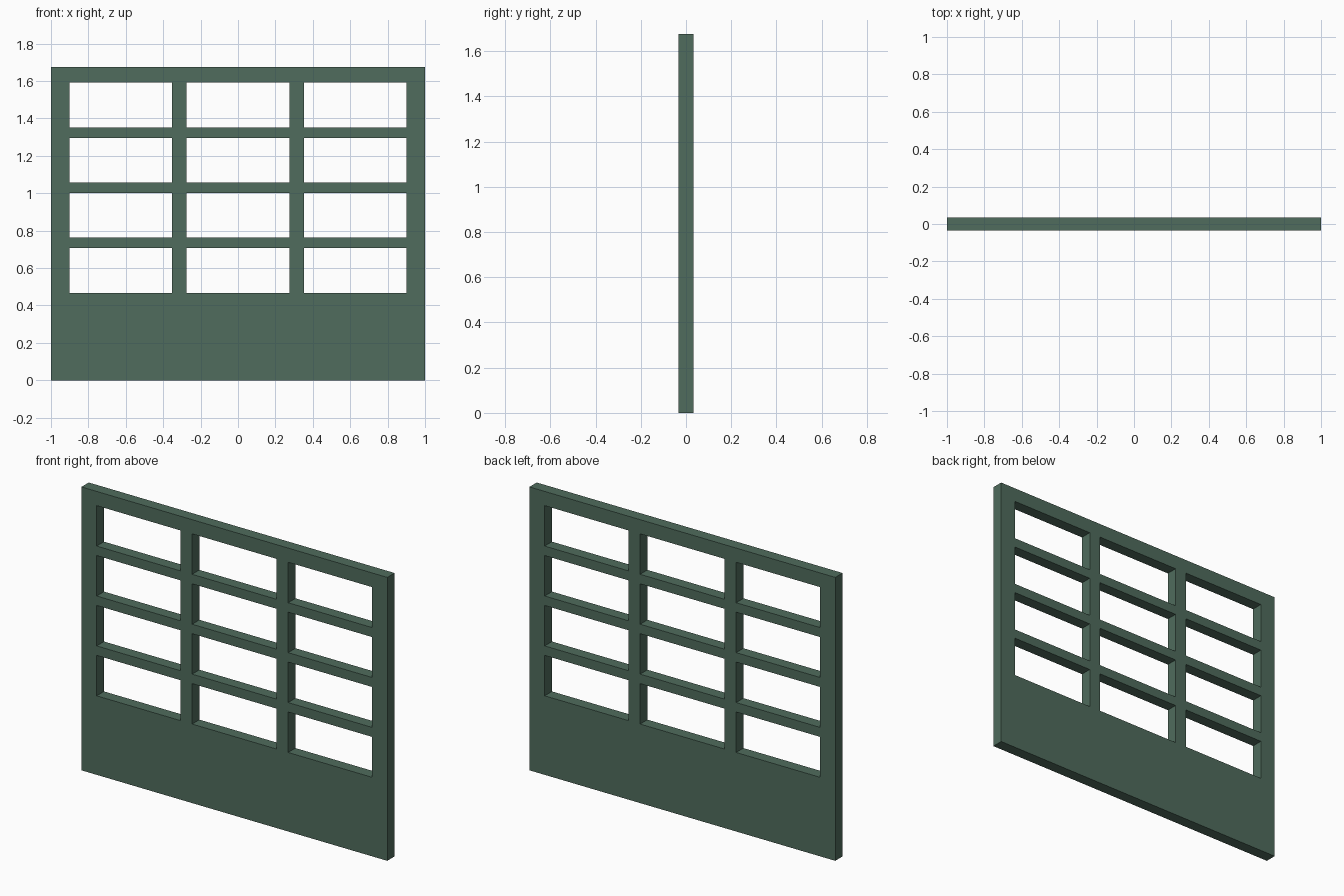
import bpy
import bmesh

if "Cube" in bpy.data.objects:
    bpy.data.objects.remove(bpy.data.objects["Cube"])

THICKNESS = 0.068

# Panel colour
green = bpy.data.materials.new("dull green")
green.diffuse_color = (0.079, 0.150, 0.109, 1.0)
green.use_nodes = True
green.node_tree.nodes["Principled BSDF"].inputs["Base Color"].default_value = green.diffuse_color

# Grid lines: frame edges, then the sides of each opening
xs = [-1.0, -0.9, -0.352, -0.276, 0.276, 0.352, 0.9, 1.0]
zs = [0.0]
for row in range(4):
    bottom = 0.467 + 0.295 * row
    zs += [bottom, bottom + 0.239]
zs.append(1.675)

# Flat lattice: fill every cell except the three-by-four openings
bm = bmesh.new()
verts = [[bm.verts.new((x, 0, z)) for z in zs] for x in xs]
for i in range(len(xs) - 1):
    for j in range(len(zs) - 1):
        if i % 2 and j % 2:
            continue
        bm.faces.new((verts[i][j], verts[i + 1][j],
                      verts[i + 1][j + 1], verts[i][j + 1]))
mesh = bpy.data.meshes.new("window_wall_panel")
bm.to_mesh(mesh)
bm.free()
mesh.materials.append(green)

# One continuous panel, thickened evenly about y = 0
panel = bpy.data.objects.new("window_wall_panel", mesh)
bpy.context.collection.objects.link(panel)
solid = panel.modifiers.new("thickness", 'SOLIDIFY')
solid.thickness = THICKNESS
solid.offset = 0
